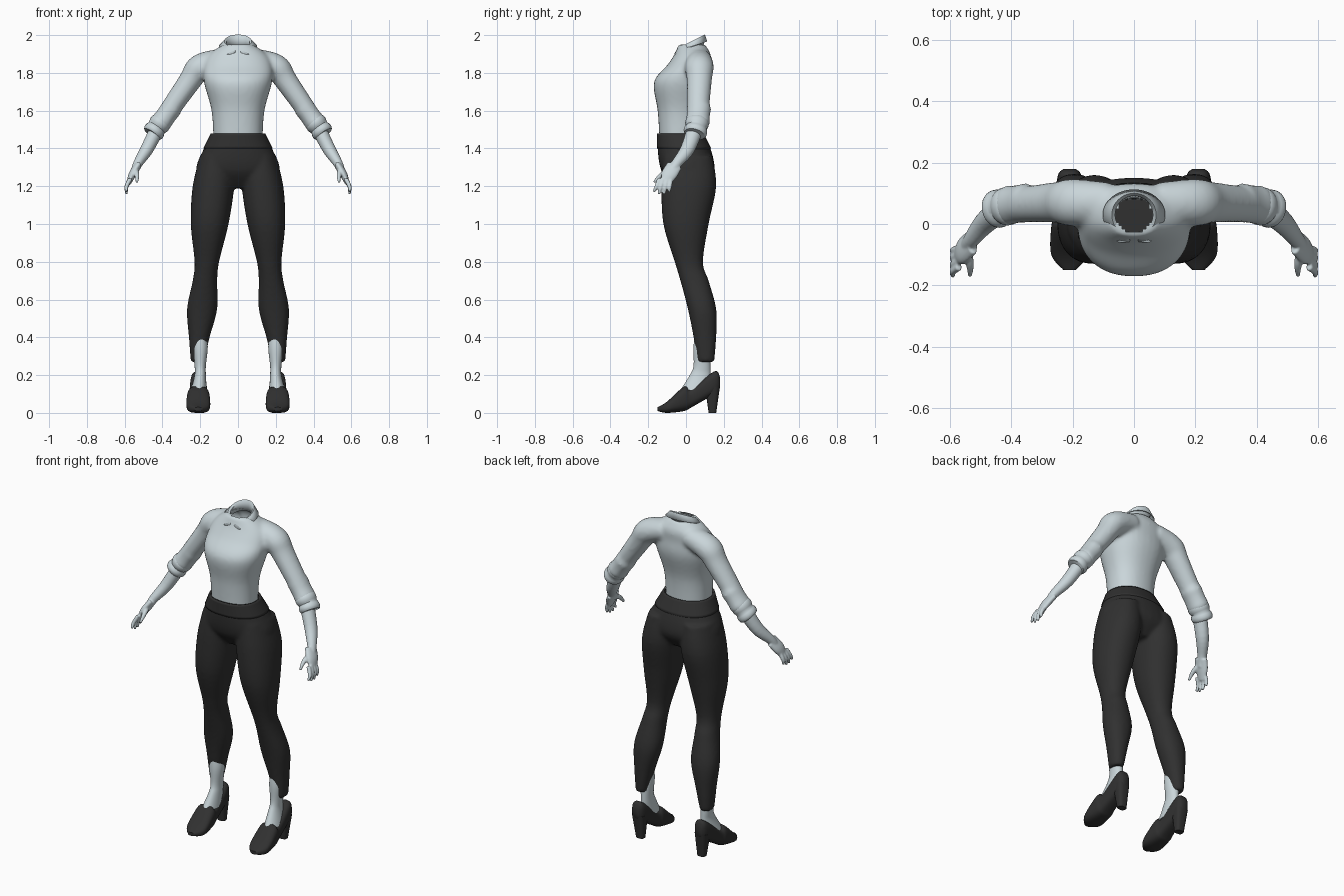
import bpy, bmesh
from math import sin, cos, pi, radians, copysign
from mathutils import Vector

cube = bpy.data.objects.get("Cube")
if cube:
    bpy.data.objects.remove(cube)


def material(name, colour):
    mat = bpy.data.materials.new(name)
    mat.use_nodes = True
    mat.diffuse_color = (*colour, 1)
    shader = mat.node_tree.nodes["Principled BSDF"]
    shader.inputs["Base Color"].default_value = (*colour, 1)
    shader.inputs["Roughness"].default_value = 0.8
    return mat


PALE = material("pale blue grey", (.59, .67, .7))
DARK = material("charcoal", (.03, .03, .03))


def spline(keys, steps=5):
    """Smooth curve of tuples passing through the key tuples."""
    padded = [keys[0], *keys, keys[-1]]
    result = []
    for before, start, end, after in zip(padded, padded[1:], padded[2:], padded[3:]):
        for step in range(steps):
            t = step / steps
            result.append([b + t * ((c - a) + t * ((a + a - 5 * b + 4 * c - d)
                           + t * (3 * (b - c) + d - a))) / 2
                           for a, b, c, d in zip(before, start, end, after)])
    return result + [list(keys[-1])]


def ring(center, u, v, count=32, power=1.0):
    """Superellipse ring around center, with half-axes u and v."""
    def bend(value):
        return copysign(abs(value) ** power, value)
    angles = [2 * pi * i / count for i in range(count)]
    return [center + u * bend(cos(a)) + v * bend(sin(a)) for a in angles]


def loft(bm, rings, mirror=True, caps=True):
    for side in ((1, -1) if mirror else (1,)):
        loops = [[bm.verts.new((p.x * side, p.y, p.z)) for p in r] for r in rings]
        for low, high in zip(loops, loops[1:]):
            for i in range(len(low)):
                bm.faces.new((low[i - 1], low[i], high[i], high[i - 1]))
        if caps:
            bm.faces.new(loops[0])
            bm.faces.new(loops[-1])


def limb_stack(bm, keys, power=.92):
    """Mirrored level sections: height, inner x, outer x, front y, back y."""
    rings = []
    for z, inner, outer, front, back in spline(keys):
        center = Vector((inner + outer, front + back, z * 2)) / 2
        rings.append(ring(center, Vector((outer - inner, 0, 0)) / 2,
                          Vector((0, back - front, 0)) / 2, power=power))
    loft(bm, rings)


def trunk_stack(bm, keys, grow=0.0, caps=True):
    """Central level sections: height, half width, front y, back y."""
    rings = []
    for z, width, front, back in spline(keys):
        center = Vector((0, (front + back) / 2, z))
        rings.append(ring(center, Vector((width + grow, 0, 0)),
                          Vector((0, (back - front) / 2 + grow, 0)), power=.9))
    loft(bm, rings, mirror=False, caps=caps)


def tube(bm, keys, depth=1.0, folds=0):
    """Mirrored tube along x, y, z, radius; depth widens it along y."""
    path = spline(keys)
    points = [Vector(p[:3]) for p in path]
    last = len(path) - 1
    rings = []
    for i, point in enumerate(points):
        along = (points[min(i + 1, last)] - points[max(i - 1, 0)]).normalized()
        side = Vector((0, 1, 0))
        side = (side - along * along.y).normalized()
        radius = path[i][3] * (1 + .15 * abs(sin(pi * folds * i / last)))
        rings.append(ring(point, along.cross(side) * radius, side * radius * depth, count=20))
    loft(bm, rings)


def finish(name, bm, mat, voxel=None, soften=6):
    bmesh.ops.recalc_face_normals(bm, faces=bm.faces)
    mesh = bpy.data.meshes.new(name)
    bm.to_mesh(mesh)
    bm.free()
    part = bpy.data.objects.new(name, mesh)
    bpy.context.collection.objects.link(part)
    if voxel:
        # fuse overlapping volumes into one soft surface
        fuse = part.modifiers.new("fuse", 'REMESH')
        fuse.mode, fuse.voxel_size = 'VOXEL', voxel
        relax = part.modifiers.new("relax", 'SMOOTH')
        relax.iterations = soften
        graph = bpy.context.evaluated_depsgraph_get()
        part.data = bpy.data.meshes.new_from_object(part.evaluated_get(graph))
        part.modifiers.clear()
    part.data.materials.clear()
    part.data.materials.append(mat)
    bpy.ops.object.select_all(action='DESELECT')
    part.select_set(True)
    bpy.context.view_layer.objects.active = part
    bpy.ops.object.shade_smooth_by_angle(angle=radians(50))
    return part


def thicken(part, thickness, offset):
    cloth = part.modifiers.new("cloth", 'SOLIDIFY')
    cloth.thickness, cloth.offset = thickness, offset


# Shirt: torso and sleeves fused, with creases above the cuffs
bm = bmesh.new()
trunk_stack(bm, [(1.44, .13, -.14, .08), (1.6, .14, -.15, .09), (1.75, .18, -.17, .13),
                 (1.84, .18, -.1, .13), (1.9, .15, -.06, .13), (1.95, .08, -.04, .1)])
tube(bm, [(.08, .07, 1.87, .06), (.2, .07, 1.83, .07), (.26, .07, 1.75, .06),
          (.42, .06, 1.52, .05)], depth=1.1)
tube(bm, [(.34, .07, 1.63, .05), (.42, .06, 1.52, .05)], depth=1.15, folds=2)
shirt = finish("shirt", bm, PALE, voxel=.011)

# Neck opening
bm = bmesh.new()
bm.from_mesh(shirt.data)
centers = {face: face.calc_center_median() for face in bm.faces}
hole = [face for face, c in centers.items() if c.z > 1.86 and Vector((c.x, c.y - .03)).length < .06]
bmesh.ops.delete(bm, geom=hole, context='FACES')
bm.to_mesh(shirt.data)
bm.free()

# Collar: inner stand, fold and outer leaf with two front points
bm = bmesh.new()
rows, steps = [], 40
for i in range(steps + 1):
    angle = radians(172) * (2 * i / steps - 1)
    s, c = sin(angle), cos(angle)
    point = max(0, 1 - abs(abs(angle) - radians(150)) / radians(32))
    outer = .1 + .01 * point
    profile = ((.066, .06, 1.92 + .02 * c), (.064, .065, 1.96 + .03 * c),
               (.072, .07, 1.965 + .035 * c),
               (outer, outer - .02 + .01 * point, 1.94 + .025 * c - .025 * point))
    rows.append([bm.verts.new((x * s, .03 + y * c, z)) for x, y, z in profile])
for a, b in zip(rows, rows[1:]):
    for k in range(len(a) - 1):
        bm.faces.new((a[k], b[k], b[k + 1], a[k + 1]))
thicken(finish("collar", bm, PALE), .006, 0)

# Rolled cuffs with two folds each
bm = bmesh.new()
tube(bm, [(.4, .06, 1.55, .05), (.43, .055, 1.51, .05), (.455, .045, 1.475, .05)],
     depth=1.1, folds=2)
finish("rolled_cuffs", bm, PALE)

# Forearms, palms, fanned fingers and thumbs fused together
bm = bmesh.new()
tube(bm, [(.41, .06, 1.54, .04), (.48, .01, 1.4, .035), (.53, -.05, 1.32, .025),
          (.55, -.08, 1.27, .02)], depth=1.1)
tube(bm, [(.53, -.06, 1.31, .02), (.56, -.09, 1.26, .02), (.58, -.11, 1.21, .01)], depth=2.1)
for finger in range(4):
    base, tip = -.08 - .02 * finger, -.09 - .027 * finger
    reach = 1.17 - .015 * sin(pi * finger / 3)
    tube(bm, [(.57, base, 1.24, .012), (.59, (base + tip) / 2, 1.2, .011), (.59, tip, reach, .007)])
tube(bm, [(.545, -.08, 1.29, .015), (.535, -.13, 1.26, .013), (.535, -.17, 1.22, .007)])
finish("forearms_and_hands", bm, PALE, voxel=.005, soften=4)

# Trousers: hips and legs fused
waist, hip_line = (1.48, .14, -.15, .09), (1.4, .18, -.15, .13)
bm = bmesh.new()
trunk_stack(bm, [(1.46, .14, -.14, .09), hip_line, (1.28, .22, -.13, .15), (1.19, .12, -.06, .09)])
limb_stack(bm, [(1.36, .02, .2, -.12, .14), (1.2, .02, .24, -.13, .16), (1, .05, .25, -.12, .12),
                (.8, .1, .23, -.06, .09), (.7, .11, .24, -.03, .12), (.55, .11, .27, .01, .16),
                (.4, .15, .26, .04, .16), (.27, .18, .25, .06, .15)])
finish("trousers", bm, DARK, voxel=.01)

# Waistband, open above so the shirt tucks in
bm = bmesh.new()
trunk_stack(bm, [waist, hip_line], grow=.004, caps=False)
thicken(finish("waistband", bm, DARK), .012, -1)

# Ankles and insteps, showing in front of the trouser hems
bm = bmesh.new()
limb_stack(bm, [(.44, .17, .23, .05, .14), (.35, .16, .24, .04, .13), (.25, .17, .23, .04, .13),
                (.2, .17, .23, .02, .13), (.12, .165, .25, -.03, .13)], power=1)
finish("ankles", bm, PALE)

# Court shoes: bodies lofted from toe to counter
bm = bmesh.new()
rings = []
for y, sole, top, width in spline([(-.15, .01, .03, .02), (-.1, 0, .06, .06), (-.01, .01, .14, .06),
                                   (.03, .03, .13, .05), (.15, .1, .22, .04), (.18, .13, .19, .02)]):
    rings.append(ring(Vector((.21, y, (sole + top) / 2)), Vector((width, 0, 0)),
                      Vector((0, 0, (top - sole) / 2)), power=.72))
loft(bm, rings)
finish("shoe_bodies", bm, DARK)

# Tapered block heels
bm = bmesh.new()
limb_stack(bm, [(0, .18, .23, .12, .16), (.14, .17, .25, .1, .18)], power=.7)
finish("shoe_heels", bm, DARK)
